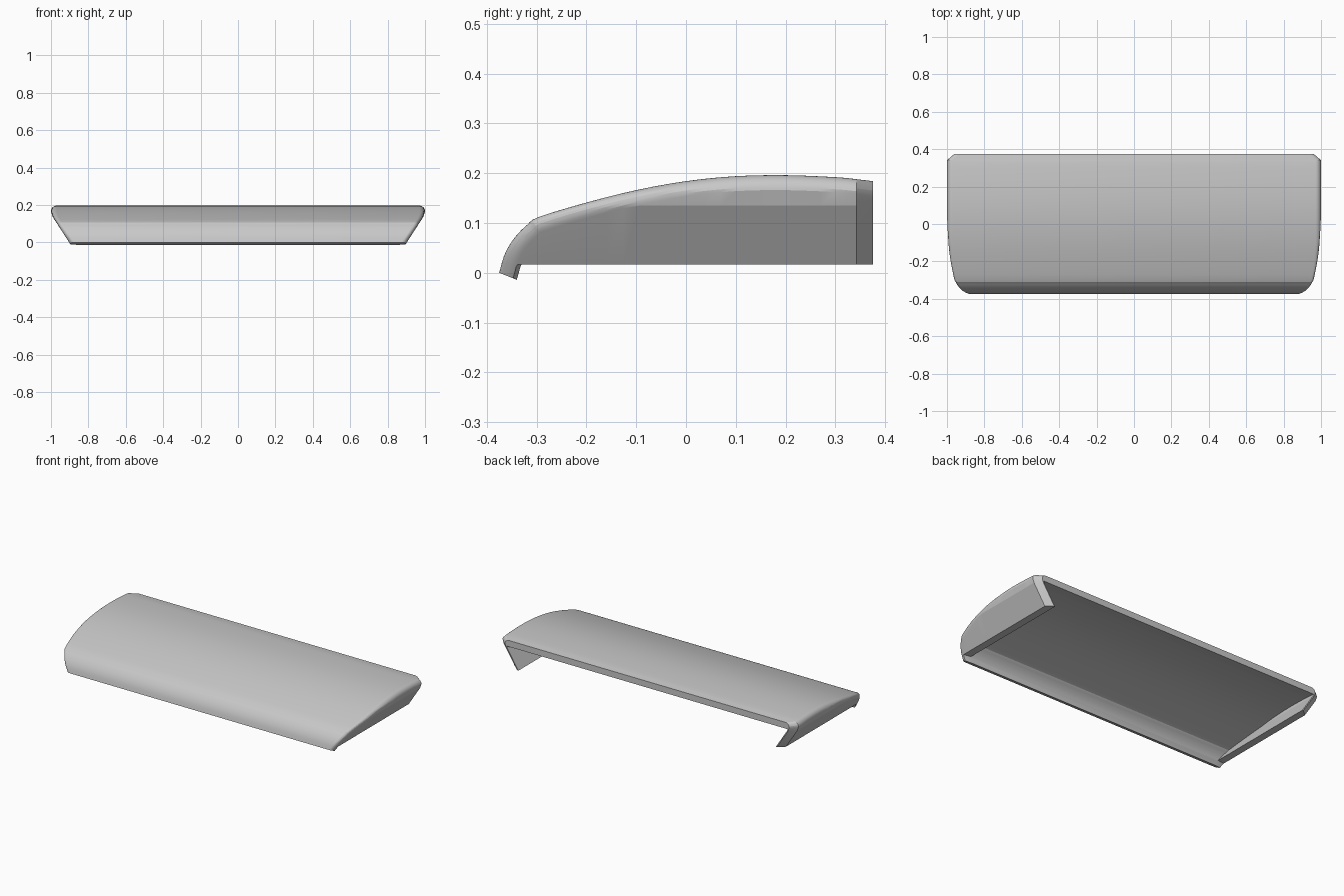
import bpy, bmesh, math
from mathutils import Vector

cube = bpy.data.objects.get("Cube")
if cube:
    bpy.data.objects.remove(cube, do_unlink=True)

# Plain grey finish
grey = bpy.data.materials.new("light_grey")
grey.use_nodes = True
colour = (0.58, 0.58, 0.58, 1)
grey.diffuse_color = colour
grey.node_tree.nodes["Principled BSDF"].inputs["Base Color"].default_value = colour

# Side profile of the crown: (y, z) from the front lip to the rear edge
PROFILE = [(-.375, 0), (-.366, .032), (-.353, .058), (-.336, .080), (-.318, .097),
           (-.296, .112), (-.2, .141), (-.1, .166), (0, .184), (.1, .194),
           (.2, .196), (.3, .192), (.342, .188), (.375, .184)]
PROFILE = [Vector(p) for p in PROFILE]
THICK, ROUND, WALL, RIM, BREAK = .038, .03, .045, .017, .135
STEPS = 8


def half_width(z):
    """Sloped cheeks that turn steeper above the break line."""
    if z < BREAK:
        return .903 + .087 * z / BREAK
    return min(1, .99 + .01 * (z - BREAK) / .03)


def smooth_path(pts, n=3):
    """Catmull-Rom subdivision, leaving the rear chamfer span whole."""
    out = []
    for i in range(len(pts) - 2):
        a, b, c, d = pts[max(i - 1, 0)], pts[i], pts[i + 1], pts[i + 2]
        for k in range(n):
            t = k / n
            out.append(.5 * (2 * b + (c - a) * t + (2 * a - 5 * b + 4 * c - d) * t * t
                             + (3 * b - a - 3 * c + d) * t ** 3))
    return out + pts[-2:]


def section(p, normal, chamfer):
    """Closed ring across the shell at one profile point."""
    q, e = p - normal * THICK, p - normal * ROUND
    inner = [(half_width(z) - WALL, q.x, z) for z in (q.y, min(BREAK, q.y), min(RIM, q.y))]
    outer = [(half_width(z) - chamfer, e.x, z) for z in (min(RIM, e.y), min(BREAK, e.y))]
    for k in range(STEPS + 1):
        a = math.pi / 2 * (1 - k / STEPS)
        f = p - normal * ROUND * (1 - math.cos(a))
        outer.append((half_width(f.y) - chamfer - ROUND * (1 - math.sin(a)), f.x, f.y))
    right = inner + outer
    return right + [(-x, y, z) for x, y, z in reversed(right)]


# Loft the hollow shell through all sections
path = smooth_path(PROFILE)
bm = bmesh.new()
rings = []
for i, p in enumerate(path):
    d = path[min(i + 1, len(path) - 1)] - path[max(i - 1, 0)]
    normal = Vector((-d.y, d.x)).normalized()
    if i == 0:
        normal = Vector((-.93, .37)).normalized()
    if i >= len(path) - 2:
        normal = Vector((0, 1))
    chamfer = .038 if i == len(path) - 1 else 0
    rings.append([bm.verts.new(v) for v in section(p, normal, chamfer)])
for a, b in zip(rings, rings[1:]):
    for j in range(len(a)):
        k = (j + 1) % len(a)
        bm.faces.new((a[j], a[k], b[k], b[j]))
bm.faces.new(rings[0])
bm.faces.new(rings[-1])
bmesh.ops.remove_doubles(bm, verts=bm.verts, dist=1e-5)
bmesh.ops.recalc_face_normals(bm, faces=bm.faces)

mesh = bpy.data.meshes.new("curved_cover")
bm.to_mesh(mesh)
bm.free()
mesh.materials.append(grey)
cover = bpy.data.objects.new("curved_cover", mesh)
bpy.context.collection.objects.link(cover)

# Smooth crown with crisp rims
bpy.ops.object.select_all(action='DESELECT')
cover.select_set(True)
bpy.context.view_layer.objects.active = cover
bpy.ops.object.shade_smooth_by_angle(angle=math.radians(14))
